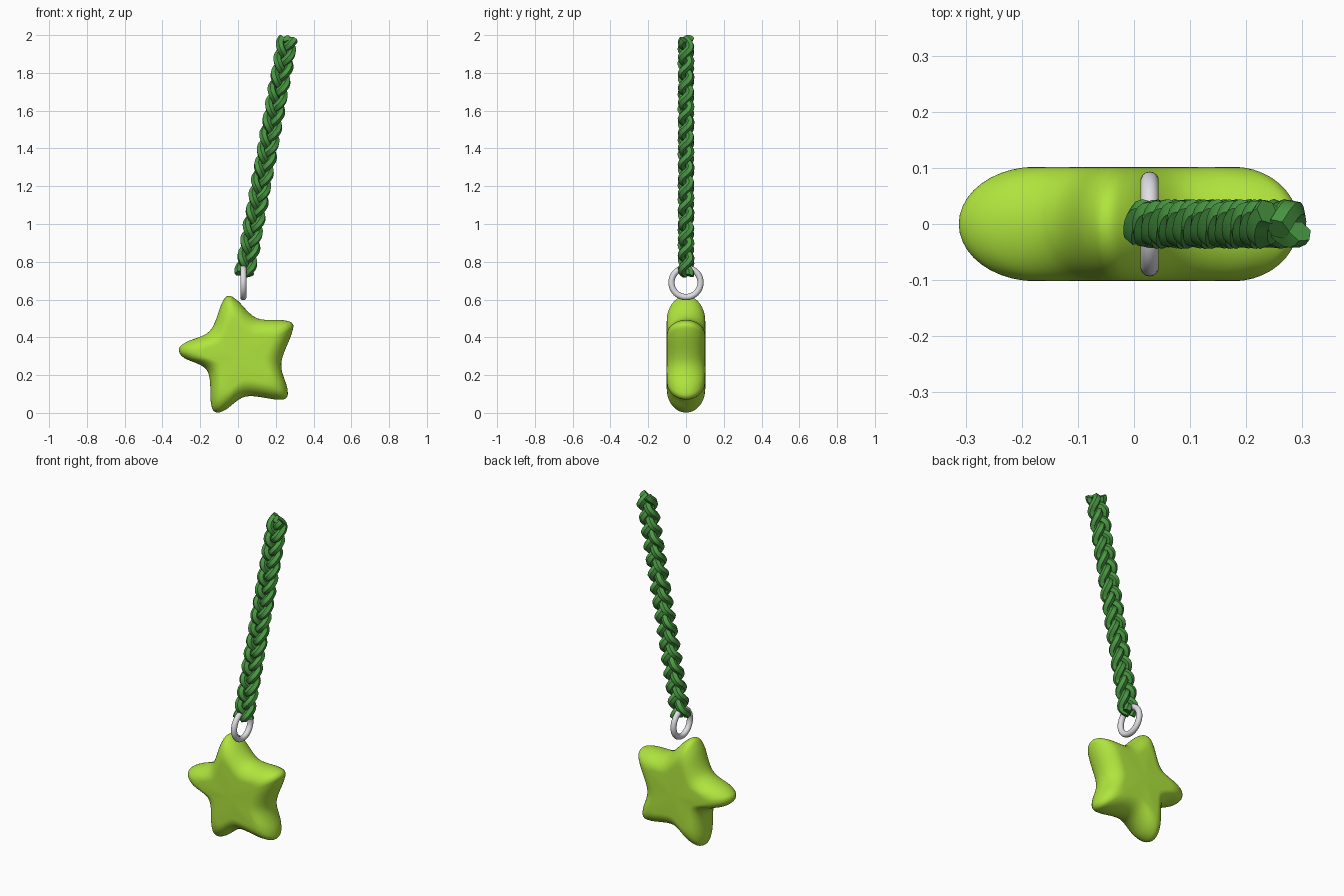
import bpy, bmesh, math
from mathutils import Vector

if "Cube" in bpy.data.objects:
    bpy.data.objects.remove(bpy.data.objects["Cube"])


def material(name, rgb):
    m = bpy.data.materials.new(name)
    m.diffuse_color = (*rgb, 1)
    m.use_nodes = True
    m.node_tree.nodes["Principled BSDF"].inputs["Base Color"].default_value = m.diffuse_color
    return m


LIME = material("lime", (0.43, 0.78, 0.047))
GREEN = material("cord green", (0.068, 0.32, 0.055))
METAL = material("light metal", (0.74, 0.74, 0.78))


def finish(obj, name, mat, angle=60):
    obj.name = name
    obj.data.materials.clear()
    obj.data.materials.append(mat)
    bpy.ops.object.select_all(action='DESELECT')
    obj.select_set(True)
    bpy.context.view_layer.objects.active = obj
    bpy.ops.object.shade_smooth_by_angle(angle=math.radians(angle))


def smooth_loop(pts, steps):
    """Closed Catmull-Rom loop through the points."""
    out, n = [], len(pts)
    for i in range(n):
        a, b, c, d = (pts[(i + k) % n] for k in (-1, 0, 1, 2))
        for s in range(steps):
            t = s / steps
            out.append(0.5 * (2 * b + (c - a) * t + (2 * a - 5 * b + 4 * c - d) * t * t
                              + (3 * b - a - 3 * c + d) * t ** 3))
    return out


# Puffy star: five rounded tips with a valley after each, in x and z
CENTRE = Vector((0.015, 0.30))
TIPS = [(-0.052, 0.619), (0.289, 0.472), (0.256, 0.08), (-0.118, 0.004), (-0.312, 0.336)]
VALLEYS = [(0.098, 0.502), (0.229, 0.262), (0.042, 0.087), (-0.162, 0.222), (-0.148, 0.435)]
outline = []
for tip, valley in zip(TIPS, VALLEYS):
    tip = Vector(tip)
    out = (tip - CENTRE).normalized()
    side = Vector((out.y, -out.x))
    outline += [tip - out * 0.032 - side * 0.042, tip, tip - out * 0.032 + side * 0.042,
                Vector(valley)]
outline = smooth_loop(outline, 6)

bm = bmesh.new()
rings = []
LEVELS = 20
for k in range(LEVELS + 1):
    a = -math.pi / 2 + math.pi * k / LEVELS
    y = 0.102 * math.sin(a)
    scale = 0.58 + 0.42 * max(0, math.cos(a))
    ring = []
    for p in outline:
        q = CENTRE + (p - CENTRE) * scale
        ring.append(bm.verts.new((q.x, y, q.y)))
    rings.append(ring)
n = len(outline)
for r0, r1 in zip(rings, rings[1:]):
    for i in range(n):
        j = (i + 1) % n
        bm.faces.new((r0[i], r0[j], r1[j], r1[i]))
for ring, y in ((rings[0], -0.102), (rings[-1], 0.102)):
    hub = bm.verts.new((CENTRE.x, y, CENTRE.y))
    for i in range(n):
        bm.faces.new((ring[i], ring[(i + 1) % n], hub))
bmesh.ops.recalc_face_normals(bm, faces=bm.faces)
mesh = bpy.data.meshes.new("star_charm")
bm.to_mesh(mesh)
bm.free()
star = bpy.data.objects.new("star_charm", mesh)
bpy.context.collection.objects.link(star)
finish(star, "star_charm", LIME, 80)

# Metal ring joining charm and cord
bpy.ops.mesh.primitive_torus_add(major_radius=0.077, minor_radius=0.0165, major_segments=48,
                                 minor_segments=14, location=(0.028, 0, 0.69),
                                 rotation=(0, math.pi / 2, 0))
finish(bpy.context.object, "metal_ring", METAL)

# Plaited cord: three faceted strands weaving around a leaning axis
START, END = Vector((0.035, 0, 0.733)), Vector((0.263, 0, 1.982))
AXIS = END - START
ACROSS = Vector((AXIS.z, 0, -AXIS.x)).normalized()
TURNS, STEPS = 5.2, 150
for s in range(3):
    curve = bpy.data.curves.new("strand", 'CURVE')
    curve.dimensions = '3D'
    curve.bevel_depth = 0.023
    curve.bevel_resolution = 1
    curve.use_fill_caps = True
    spline = curve.splines.new('POLY')
    spline.points.add(STEPS)
    for i in range(STEPS + 1):
        u = i / STEPS
        t = math.tau * (TURNS * u + s / 3)
        p = START + AXIS * u + ACROSS * 0.035 * math.sin(t)
        p.y = -0.022 * math.sin(2 * t)
        spline.points[i].co = (*p, 1)
    temp = bpy.data.objects.new("strand", curve)
    bpy.context.collection.objects.link(temp)
    bpy.context.view_layer.update()
    mesh = bpy.data.meshes.new_from_object(temp.evaluated_get(
        bpy.context.evaluated_depsgraph_get()))
    bpy.data.objects.remove(temp)
    strand = bpy.data.objects.new("cord_strand", mesh)
    bpy.context.collection.objects.link(strand)
    finish(strand, "cord_strand_%d" % (s + 1), GREEN, 40)
